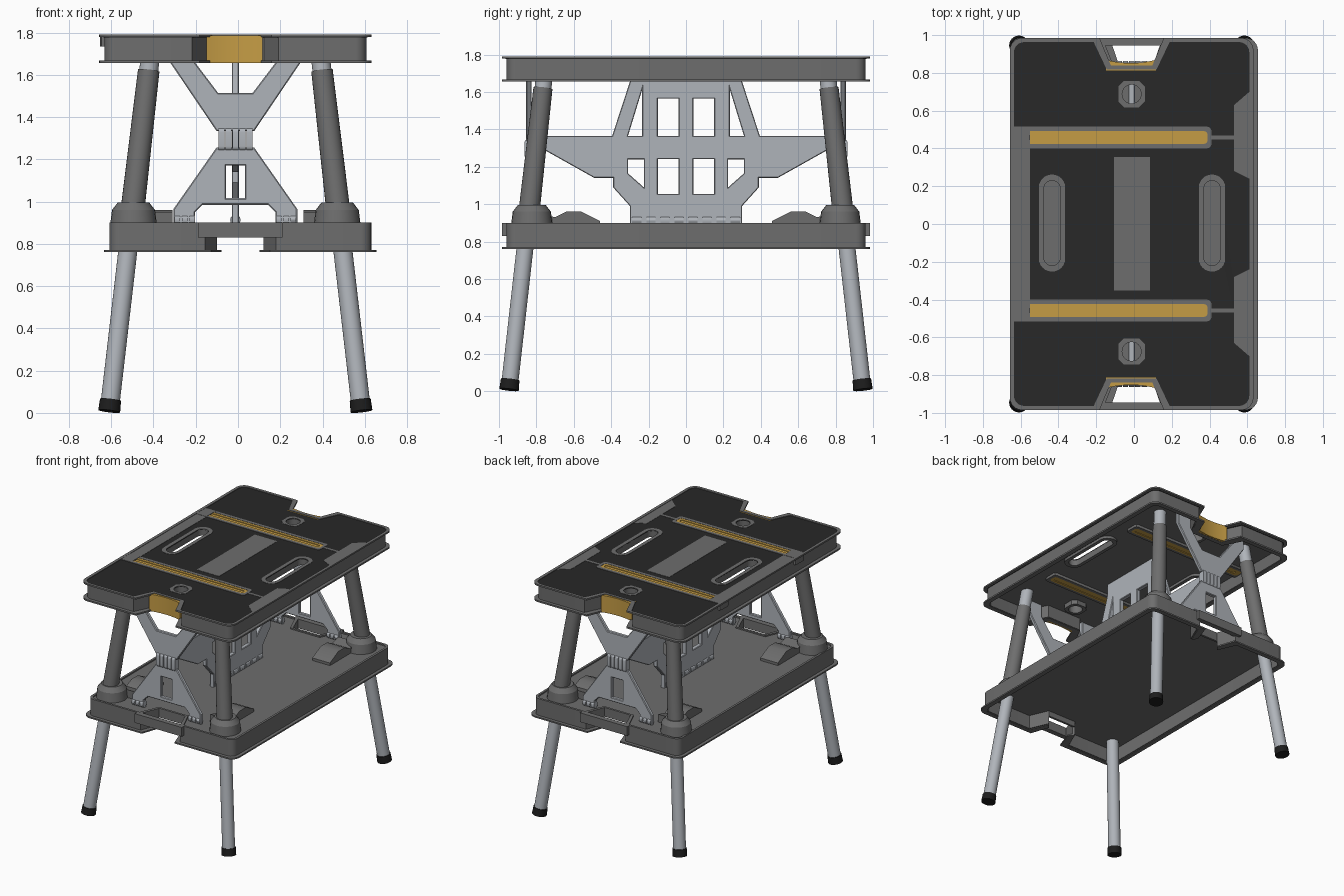
import bpy, bmesh
from math import sin, cos, pi
from mathutils import Matrix, Vector

cube = bpy.data.objects.get("Cube")
if cube:
    bpy.data.objects.remove(cube, do_unlink=True)


def material(name, r, g, b):
    m = bpy.data.materials.new(name)
    m.use_nodes = True
    m.diffuse_color = (r, g, b, 1)
    m.node_tree.nodes["Principled BSDF"].inputs["Base Color"].default_value = (r, g, b, 1)
    return m


GREY = material("body grey", .155, .155, .155)
BLACK = material("deck black", .021, .021, .021)
YELLOW = material("accent yellow", .56, .335, .06)
METAL = material("light metal", .43, .455, .49)
RUBBER = material("foot rubber", .012, .012, .012)
parts = []

# Extrusion frames: columns are the profile's u, v and depth directions
FRAMES = {
    "z": Matrix.Identity(4),
    "y": Matrix(((1, 0, 0, 0), (0, 0, 1, 0), (0, 1, 0, 0), (0, 0, 0, 1))),
    "x": Matrix(((0, 0, 1, 0), (1, 0, 0, 0), (0, 1, 0, 0), (0, 0, 0, 1))),
}


def add_mesh(name, mesh, mat):
    mesh.materials.clear()
    mesh.materials.append(mat)
    ob = bpy.data.objects.new(name, mesh)
    bpy.context.collection.objects.link(ob)
    parts.append(ob)


def prism(name, loops, lo, hi, mat, axis="z", chamfer=0):
    """Extrude an outline (first loop) with holes (other loops) from lo to hi."""
    cu = bpy.data.curves.new(name, "CURVE")
    cu.dimensions, cu.fill_mode = "2D", "BOTH"
    cu.extrude = (hi - lo) / 2 - chamfer
    cu.bevel_depth, cu.bevel_resolution, cu.offset = chamfer, 0, -chamfer
    for loop in loops:
        sp = cu.splines.new("POLY")
        sp.points.add(len(loop) - 1)
        for p, (u, v) in zip(sp.points, loop):
            p.co = (u, v, 0, 1)
        sp.use_cyclic_u = True
    tmp = bpy.data.objects.new(name, cu)
    bpy.context.collection.objects.link(tmp)
    deps = bpy.context.evaluated_depsgraph_get()
    mesh = bpy.data.meshes.new_from_object(tmp.evaluated_get(deps))
    bpy.data.objects.remove(tmp, do_unlink=True)
    mesh.transform(FRAMES[axis] @ Matrix.Translation((0, 0, (lo + hi) / 2)))
    bm = bmesh.new()
    bm.from_mesh(mesh)
    bmesh.ops.remove_doubles(bm, verts=bm.verts, dist=1e-5)
    bmesh.ops.recalc_face_normals(bm, faces=bm.faces)
    bm.to_mesh(mesh)
    bm.free()
    add_mesh(name, mesh, mat)


def tube(name, a, b, r1, r2, mat, sides=24):
    a, b = Vector(a), Vector(b)
    d = b - a
    bm = bmesh.new()
    bmesh.ops.create_cone(bm, cap_ends=True, segments=sides, radius1=r1, radius2=r2, depth=d.length)
    mesh = bpy.data.meshes.new(name)
    bm.to_mesh(mesh)
    bm.free()
    mesh.transform(Matrix.Translation((a + b) / 2) @ d.to_track_quat("Z", "Y").to_matrix().to_4x4())
    add_mesh(name, mesh, mat)


def rrect(cx, cy, hx, hy, r=0, n=6):
    if not r:
        return [(cx + hx, cy + hy), (cx - hx, cy + hy), (cx - hx, cy - hy), (cx + hx, cy - hy)]
    pts = []
    for k, (sx, sy) in enumerate(((1, 1), (-1, 1), (-1, -1), (1, -1))):
        for i in range(n + 1):
            t = (k + i / n) * pi / 2
            pts.append((cx + sx * (hx - r) + r * cos(t), cy + sy * (hy - r) + r * sin(t)))
    return pts


def outline(cx, d, w=1):
    """Tray outline inset by d, with a notch of width factor w in each end.
    It starts and ends in the middle of the two notches' back edges."""
    hy, yn = .985 - d, .84 - d
    c = rrect(cx, 0, .645 - d, hy, .065 - d / 2)
    a, b = w * (.17 + 1.4 * d), w * (.11 + d)
    n = len(c) // 4
    return ([(cx - b, yn), (cx - a, hy)] + c[n:3 * n] + [(cx - a, -hy), (cx - b, -yn)]
            + [(cx + b, -yn), (cx + a, -hy)] + c[3 * n:] + c[:n] + [(cx + a, hy), (cx + b, yn)])


def half_bands(name, cx, d0, d1, w, lo, hi):
    """Wall band in two halves, leaving the notch backs open."""
    outer, inner = outline(cx, d0, w), outline(cx, d1, w)
    m = len(outer) // 2
    for side, cut in (("right", slice(0, m)), ("left", slice(m, None))):
        prism(side + name, [outer[cut] + inner[cut][::-1]], lo, hi, GREY)


def mirrored(half, c=0):
    """Close a half profile by reflecting it across u = c."""
    return [(c + u, v) for u, v in half] + [(c - u, v) for u, v in reversed(half)]


END = {-1: "front", 1: "back"}
SIDE = {-1: "right", 1: "left"}
TX, LX, PX = -.0125, .011, -.0125

# Upper tray shell
prism("top_wall", [outline(TX, .025), outline(TX, .04)], 1.658, 1.78, GREY)
prism("top_rim", [outline(TX, 0), outline(TX, .022)], 1.778, 1.79, GREY)
prism("top_lower_flange", [outline(TX, 0), outline(TX, .035)], 1.655, 1.667, GREY)

# Deck with through openings
slots = [rrect(x, .005, .043, .225, .0425) for x in (-.434, .413)]
rings = [rrect(x, .005, .07, .257, .0695) for x in (-.434, .413)]
wells = [rrect(PX, y, .05, .05, .0495) for y in (.688, -.675)]
well_rims = [rrect(PX, y, .07, .07, .03, 1) for y in (.688, -.675)]
tracks = [rrect(-.11, s * .458, .5, .034, .02, 3) for s in (-1, 1)]
holes = slots + wells + tracks
prism("deck_base", [outline(TX, .03)] + holes, 1.755, 1.778, GREY)
prism("deck_surface", [outline(TX, .02)] + holes, 1.777, 1.785, BLACK)
for inner, outer, side in zip(slots, rings, ("right", "left")):
    prism(side + "_hand_slot", [outer, inner], 1.735, 1.787, GREY)
for inner, outer, end in zip(wells, well_rims, ("back", "front")):
    prism(end + "_well", [outer, inner], 1.72, 1.787, GREY)

# Tracks: grey housing, yellow channel, grey end block and edge plates
for s, chan in zip((-1, 1), tracks):
    y = s * .458
    prism(END[s] + "_track_housing", [rrect(-.121, y, .531, .057, .02, 2), chan], 1.735, 1.788, GREY)
    prism(END[s] + "_track", [chan, rrect(-.1, y, .47, .014, .013)], 1.735, 1.786, YELLOW)
    prism(END[s] + "_track_floor", [rrect(-.1, y, .475, .018)], 1.74, 1.781, YELLOW)
    prism(END[s] + "_track_end", [rrect(-.599, y, .049, .057)], 1.782, 1.789, GREY)
    prism(END[s] + "_track_tail", [rrect(.47, y, .065, .01)], 1.78, 1.787, GREY)
    prism(END[s] + "_edge_panel", [[(.611, s * .70), (.53, s * .63), (.53, s * .28), (.611, s * .24)]],
          1.78, 1.787, GREY)
prism("center_panel", [rrect(-.01, .002, .095, .353)], 1.78, 1.787, GREY)
prism("side_panel", [rrect(-.595, 0, .045, .41)], 1.78, 1.787, GREY)

# Curved yellow grips in the notches
for s in (-1, 1):
    xs = [-.132 + .264 * i / 12 for i in range(13)]
    arc = [(TX - .004 + x, s * (.852 + x * x)) for x in xs]
    prism(END[s] + "_grip", [arc + [(TX + .128, s * .812), (TX - .136, s * .812)]], 1.656, 1.786, YELLOW)

# Lower tray, open underneath, with finger tunnels through the ends
LW = .82
prism("lower_wall", [outline(LX, .025, LW), outline(LX, .042, LW)], .83, .90, GREY)
half_bands("_lower_skirt", LX, .025, .042, LW, .765, .831)
half_bands("_lower_flange", LX, 0, .035, LW, .761, .772)
prism("lower_floor", [outline(LX, .03, LW)], .872, .89, GREY)
for s in (-1, 1):
    prism(END[s] + "_carry_bar", [rrect(LX, s * .965, .2, .02)], .83, .90, GREY)

# Legs with sleeves, feet and sockets
for sx in (-1, 1):
    for sy in (-1, 1):
        tag = END[sy] + "_" + SIDE[sx]

        def at(z):
            return (-.0125 + sx * (.598 - .116 * z), sy * (.947 - .1125 * z), z)

        tube(tag + "_leg", at(.03), at(1.76), .045, .045, METAL)
        tube(tag + "_sleeve", at(.90), at(1.62), .057, .051, GREY)
        tube(tag + "_foot", at(.008), at(.062), .052, .05, RUBBER)
        x, y, _ = at(1.0)
        y -= sy * .01
        tube(tag + "_socket", (x, y, .88), (x, y, .96), .112, .102, GREY)
        tube(tag + "_socket_cap", (x, y, .96), (x, y, .995), .102, .075, GREY)
        arm = [(.78, .88), (.78, .95), (.70, .93), (.64, .96), (.56, .96), (.46, .91), (.46, .88)]
        lo, hi = sorted((sx * .31, sx * .46))
        prism(tag + "_socket_arm", [[(sy * v, z) for v, z in arm]], lo, hi, GREY, "x")

# Folding end supports: upper fork, lower foot, knuckles
fork = [(.082, 1.515), (.192, 1.66), (.192, 1.755), (.31, 1.755), (.31, 1.66), (.09, 1.335)]
foot = [(.09, 1.255), (.293, .965), (.293, .89), (.19, .89), (.19, .95), (.155, .985)]
for s in (-1, 1):
    lo, hi = sorted((s * .825, s * .855))
    prism(END[s] + "_upper_support", [mirrored(fork, PX)], lo, hi, METAL, "y", .005)
    prism(END[s] + "_lower_support", [mirrored(foot, PX), rrect(PX, 1.093, .045, .077)],
          lo, hi, METAL, "y", .005)
    for i in range(5):
        x = PX + (i - 2) * .033
        prism(f"{END[s]}_knuckle_{i}", [rrect(s * .84, 1.295, .024, .055, .022)],
              x - .014, x + .014, METAL, "x")
    for sx in (-1, 1):
        for i in range(3):
            x = PX + sx * (.205 + .035 * i)
            tube(f"{END[s]}_{SIDE[sx]}_foot_hinge_{i}", (x - .013, s * .84, .915),
                 (x + .013, s * .84, .915), .024, .024, METAL, 12)

# Central lattice panel
half = [(.30, .89), (.30, .99), (.39, 1.09), (.39, 1.14), (.49, 1.14), (.82, 1.325),
        (.82, 1.365), (.395, 1.365), (.30, 1.655), (.30, 1.755)]
windows = [rrect(s * .095, z, .056, h) for s in (-1, 1) for z, h in ((1.465, .1), (1.148, .093))]
for s in (-1, 1):
    windows.append([(s * .235, 1.61), (s * .235, 1.365), (s * .31, 1.365)])
    windows.append([(s * .31, 1.24), (s * .225, 1.24), (s * .225, 1.09), (s * .31, 1.165)])
prism("middle_support", [mirrored(half)] + windows, PX - .017, PX + .017, METAL, "x", .004)
for i in range(8):
    y = (i - 3.5) * .075
    tube(f"middle_hinge_{i}", (PX, y - .025, .913), (PX, y + .025, .913), .025, .025, METAL, 12)

# Shading
bpy.ops.object.select_all(action="DESELECT")
for ob in parts:
    ob.select_set(True)
bpy.context.view_layer.objects.active = parts[0]
bpy.ops.object.shade_smooth_by_angle()
